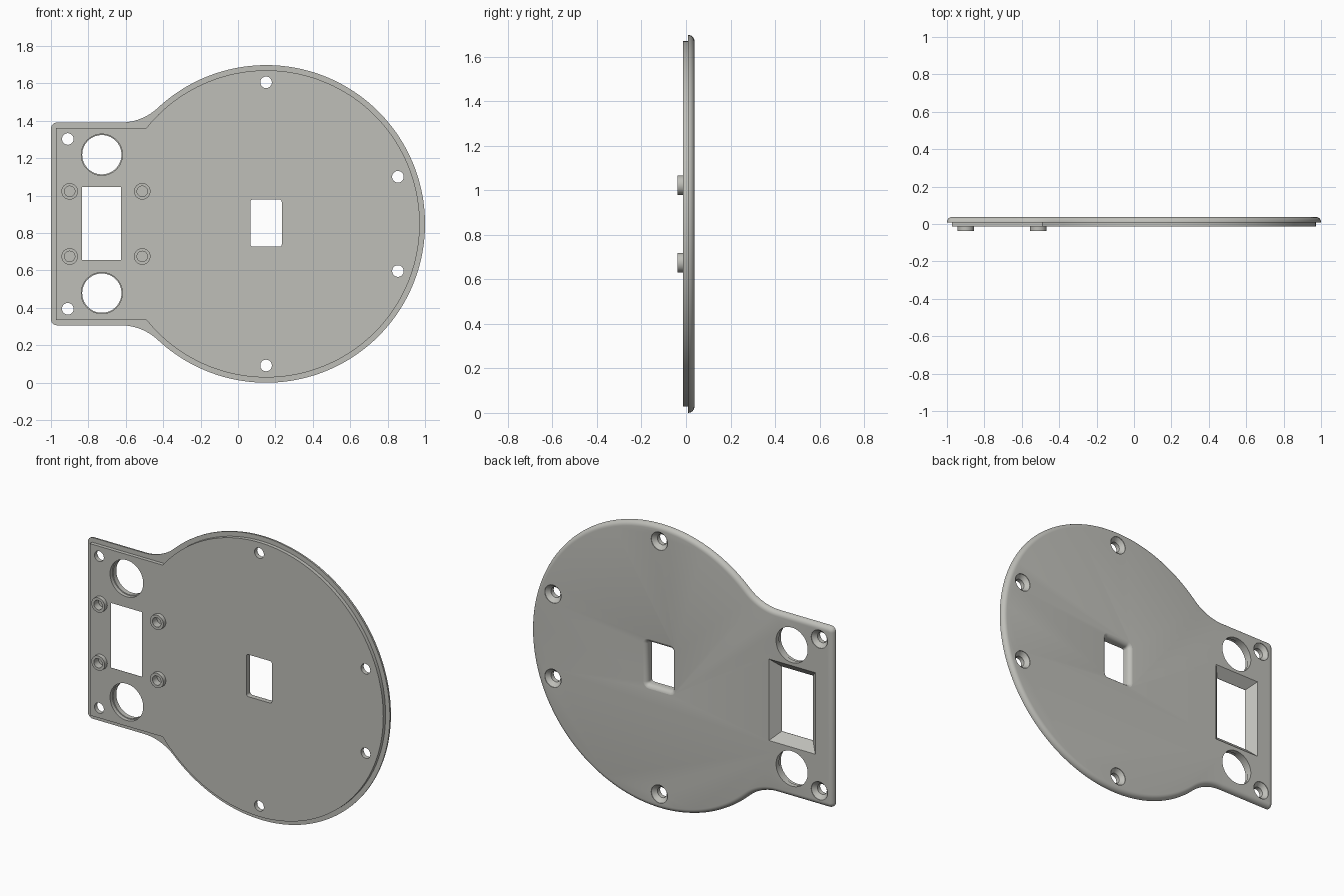
import bpy, bmesh
from math import sin, cos, pi, sqrt, atan2

if "Cube" in bpy.data.objects:
    bpy.data.objects.remove(bpy.data.objects["Cube"])

FRONT, RIM, BACK, TIP = -0.014, 0.008, 0.038, -0.038   # depth levels along y
CX, CZ, R = 0.151, 0.849, 0.849                        # round body
LEFT, HALF = -1.0, 0.542                               # side tab edge and half height

grey = bpy.data.materials.new("warm_grey")
grey.diffuse_color = (0.52, 0.52, 0.485, 1)
grey.use_nodes = True
grey.node_tree.nodes["Principled BSDF"].inputs["Base Color"].default_value = grey.diffuse_color


def arc(cx, cz, r, a0, a1, n):
    return [(cx + r * cos(a0 + (a1 - a0) * i / n), cz + r * sin(a0 + (a1 - a0) * i / n))
            for i in range(n + 1)]


def circle(cx, cz, r, n=40):
    return arc(cx, cz, r, 0, 2 * pi, n)[:-1]


def rounded_rect(x0, x1, z0, z1, r, n=4):
    pts = []
    for k, (x, z) in enumerate([(x1 - r, z1 - r), (x0 + r, z1 - r), (x0 + r, z0 + r), (x1 - r, z0 + r)]):
        pts += arc(x, z, r, k * pi / 2, (k + 1) * pi / 2, n)
    return pts


def outline(d):
    """Body and tab silhouette with filleted neck, inset by d."""
    f = 0.293
    dx = sqrt((R + f) ** 2 - (HALF + f) ** 2)
    a = atan2(HALF + f, -dx)
    top = arc(CX, CZ, R - d, 0, a, 64)
    top += arc(CX - dx, CZ + HALF + f, f + d, a - pi, -pi / 2, 14)[1:]
    top += arc(LEFT + 0.032, CZ + HALF - 0.032, 0.032 - d, pi / 2, pi, 6)
    return top + [(x, 2 * CZ - z) for x, z in reversed(top[1:])]


def lip_outline(d):
    """Sharp-necked silhouette of the raised front step."""
    r, h = R - d, HALF - d
    top = arc(CX, CZ, r, 0, pi - atan2(h, sqrt(r * r - h * h)), 64)
    top.append((LEFT + d, CZ + h))
    return top + [(x, 2 * CZ - z) for x, z in reversed(top[1:])]


def loft(name, layers):
    """Solid through matching outlines, each given as (points, y)."""
    bm = bmesh.new()
    rings = [[bm.verts.new((x, y, z)) for x, z in pts] for pts, y in layers]
    n = len(rings[0])
    for a, b in zip(rings, rings[1:]):
        for i in range(n):
            bm.faces.new((a[i], a[(i + 1) % n], b[(i + 1) % n], b[i]))
    bm.faces.new(rings[0])
    bm.faces.new(rings[-1])
    bmesh.ops.recalc_face_normals(bm, faces=bm.faces)
    me = bpy.data.meshes.new(name)
    bm.to_mesh(me)
    bm.free()
    me.materials.append(grey)
    ob = bpy.data.objects.new(name, me)
    bpy.context.collection.objects.link(ob)
    return ob


def combine(target, tool, operation):
    mod = target.modifiers.new("combine", 'BOOLEAN')
    mod.operation, mod.solver, mod.object = operation, 'EXACT', tool
    bpy.context.view_layer.update()
    me = bpy.data.meshes.new_from_object(target.evaluated_get(bpy.context.evaluated_depsgraph_get()))
    target.modifiers.clear()
    target.data = me
    bpy.data.objects.remove(tool)


# Plate with rounded back edge
ROUND = 0.028
layers = [(outline(0), RIM)]
for i in range(7):
    t = i / 6 * pi / 2
    layers.append((outline(ROUND * (1 - cos(t))), BACK - ROUND + ROUND * sin(t)))
plate = loft("cover_plate", layers)

# Raised step on the front
combine(plate, loft("front_step", [(lip_outline(0.028), FRONT), (lip_outline(0.028), 0.02)]), 'UNION')

# Four bosses with blind holes
bosses = [(x, z) for x in (-0.9, -0.512) for z in (CZ - 0.174, CZ + 0.174)]
for x, z in bosses:
    combine(plate, loft("boss", [(circle(x, z, 0.044), TIP), (circle(x, z, 0.044), 0.0)]), 'UNION')
for x, z in bosses:
    combine(plate, loft("boss_hole", [(circle(x, z, 0.028), -0.06), (circle(x, z, 0.028), 0.005)]), 'DIFFERENCE')

# Countersunk screw holes
for x, dz in ((-0.91, 0.454), (0.15, 0.757), (0.855, 0.252)):
    for z in (CZ - dz, CZ + dz):
        profile = [(0.031, -0.06), (0.031, 0.012), (0.054, BACK - 0.003), (0.054, 0.06)]
        combine(plate, loft("screw_hole", [(circle(x, z, r), y) for r, y in profile]), 'DIFFERENCE')

# Two large round openings, slightly wider at the front
for z in (CZ - 0.37, CZ + 0.37):
    profile = [(0.11, -0.06), (0.11, RIM), (0.105, RIM + 0.001), (0.105, 0.06)]
    combine(plate, loft("round_opening", [(circle(-0.728, z, r, 56), y) for r, y in profile]), 'DIFFERENCE')


# Display window with sloped sides towards the back
def window(d):
    return [(-0.833 - d, 0.657 - d), (-0.626 + d, 0.657 - d), (-0.626 + d, 1.045 + d), (-0.833 - d, 1.045 + d)]


combine(plate, loft("display_window", [(window(0), -0.06), (window(0), FRONT + 0.002),
                                       (window(0.06), BACK + 0.01)]), 'DIFFERENCE')


# Centre window with rounded back edge
def centre(d):
    return rounded_rect(0.066 - d, 0.234 + d, 0.727 - d, 0.979 + d, 0.012 + d)


layers = [(centre(0), -0.06)]
for i in range(7):
    t = i / 6 * pi / 2
    layers.append((centre(0.03 * (1 - cos(t))), 0.009 + 0.03 * sin(t)))
layers.append((centre(0.03), 0.06))
combine(plate, loft("centre_window", layers), 'DIFFERENCE')

# Smooth curved sides, sharp edges kept
bpy.ops.object.select_all(action='DESELECT')
plate.select_set(True)
bpy.context.view_layer.objects.active = plate
bpy.ops.object.shade_smooth_by_angle(angle=pi / 6)
